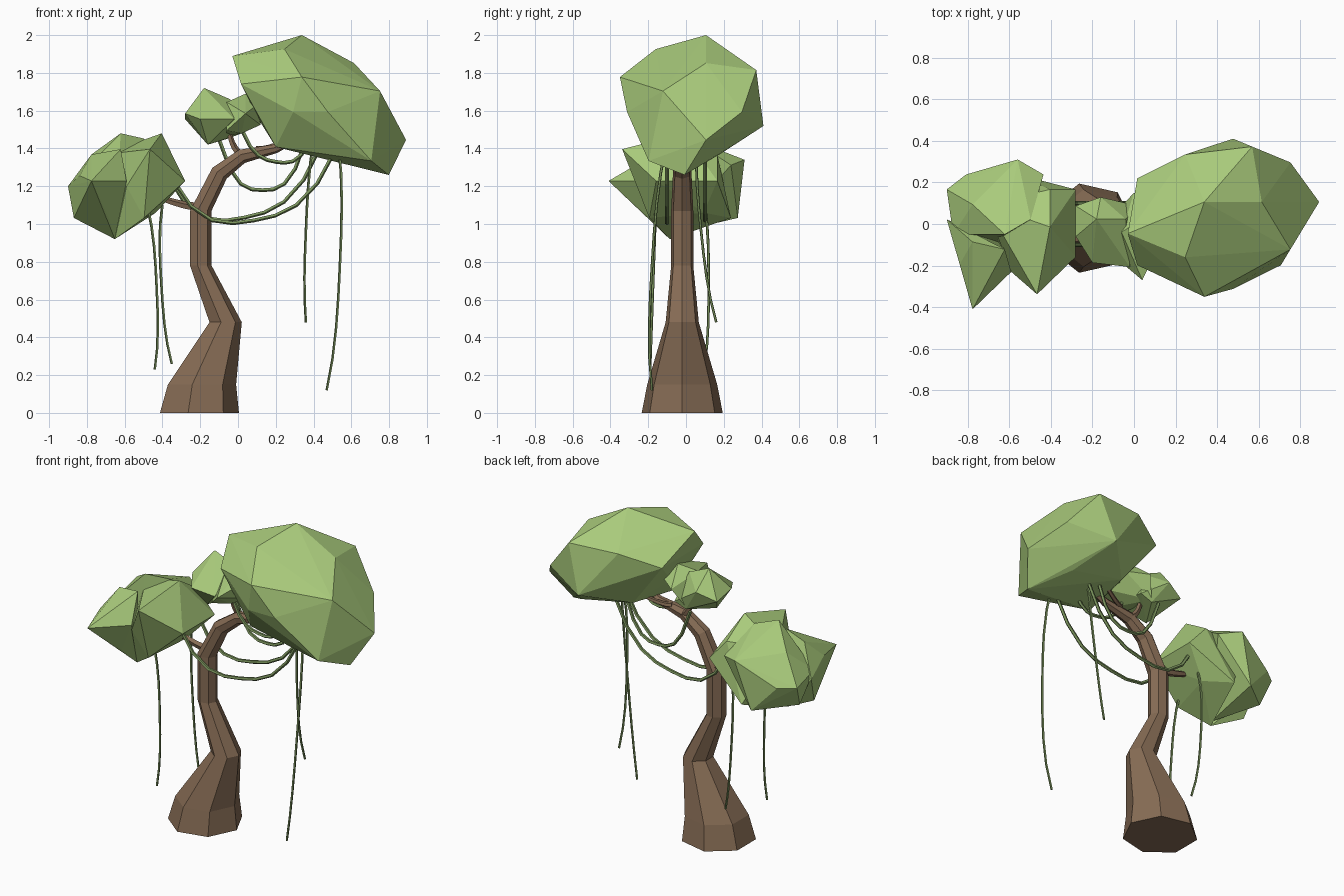
import bpy, bmesh
from math import sin, cos, tau
from mathutils import Vector

cube = bpy.data.objects.get("Cube")
if cube:
    bpy.data.objects.remove(cube)


def material(name, rgb):
    mat = bpy.data.materials.new(name)
    mat.use_nodes = True
    mat.diffuse_color = (*rgb, 1)
    shader = mat.node_tree.nodes["Principled BSDF"]
    shader.inputs["Base Color"].default_value = (*rgb, 1)
    return mat


bark = material("brown bark", (.24, .15, .09))
leaf = material("leaf green", (.4, .6, .2))
vine_green = material("vine green", (.2, .3, .11))


def finish(name, bm, mat):
    bmesh.ops.recalc_face_normals(bm, faces=bm.faces)
    mesh = bpy.data.meshes.new(name)
    bm.to_mesh(mesh)
    bm.free()
    mesh.materials.append(mat)
    obj = bpy.data.objects.new(name, mesh)
    bpy.context.collection.objects.link(obj)


def tube(name, mat, points, radii, sides, level_below=0):
    """Loft a polygon along a path, keeping sections level below a height."""
    bm = bmesh.new()
    rings = []
    for i, (point, radius) in enumerate(zip(points, radii)):
        before, after = points[max(i - 1, 0)], points[min(i + 1, len(points) - 1)]
        direction = (after - before).normalized()
        if point.z < level_below:
            direction = Vector((0, 0, 1))
        across = Vector((0, 1, 0)).cross(direction).normalized()
        side = direction.cross(across)
        ring = []
        for k in range(sides):
            angle = tau * k / sides
            offset = across * cos(angle) + side * sin(angle)
            ring.append(bm.verts.new(point + offset * radius))
        rings.append(ring)
    for low, high in zip(rings, rings[1:]):
        for k in range(sides):
            n = (k + 1) % sides
            bm.faces.new((low[k], low[n], high[n], high[k]))
    bm.faces.new(rings[0])
    bm.faces.new(rings[-1])
    finish(name, bm, mat)


def strand(name, mat, start, end, bow, thick, thin, steps=8):
    """Tapered tube from start to end, bowed sideways or down in the middle."""
    start, end, bow = Vector(start), Vector(end), Vector(bow)
    fractions = [i / steps for i in range(steps + 1)]
    points = [start.lerp(end, t) + bow * (1 - abs(2 * t - 1) ** 3) for t in fractions]
    radii = [thick + (thin - thick) * t for t in fractions]
    tube(name, mat, points, radii, 5)


def leaf_mass(name, center, half_size, lobes):
    """Faceted lobes; corners are given in tenths of the half size."""
    for lobe, corners in lobes.items():
        bm = bmesh.new()
        for corner in corners:
            bm.verts.new([c + h * k / 10 for c, h, k in zip(center, half_size, corner)])
        bmesh.ops.convex_hull(bm, input=bm.verts)
        loose = [v for v in bm.verts if not v.link_faces]
        bmesh.ops.delete(bm, geom=loose, context='VERTS')
        finish(name + "_" + lobe, bm, leaf)


# Trunk: seven-sided with a flared foot, bending over to the left
trunk_rings = [(-.215, 0, .22), (-.2, .15, .19), (-.07, .48, .09), (-.2, .78, .06),
               (-.2, 1.07, .06), (-.1, 1.27, .05), (.02, 1.36, .04), (.2, 1.4, .025), (.4, 1.5, .01)]
tube("trunk", bark, [Vector((x, -.02, z)) for x, z, r in trunk_rings],
     [r for x, z, r in trunk_rings], 7, level_below=1.1)

# Side branches
strand("right_branch", bark, (-.2, 0, 1.09), (-.55, 0, 1.2), (0, 0, -.02), .025, .01)
strand("upper_branch", bark, (.02, 0, 1.36), (-.04, 0, 1.55), (-.03, 0, 0), .02, .01)
strand("left_branch", bark, (.1, 0, 1.4), (.35, .1, 1.5), (0, 0, -.02), .016, .01)

# Leaf masses
leaf_mass("large_canopy", (.43, .03, 1.63), (.46, .38, .37), {
    "crown": [
        (-10, -2, 7), (-4, -5, 8), (-2, 2, 10), (4, 2, 6), (7, -4, 2), (-2, -10, 4), (1, -9, -1),
        (10, 2, -5), (8, -1, -10), (6, -6, -8), (2, -6, -6), (-5, -5, -6), (-3, -9, -1),
        (-9, -6, 3), (-9, 5, 3), (-4, 8, 5), (1, 10, -3), (3, 9, 5), (7, 7, -1), (4, 4, -7),
        (-4, 4, -5), (-7, -1, -2)]})
leaf_mass("small_canopy", (-.08, -.06, 1.57), (.2, .21, .15), {
    "outer": [
        (-10, 7, -1), (-10, 0, 1), (-5, 4, 10), (-6, -6, -1), (2, 4, 6), (-4, 9, 2),
        (-4, -1, -10), (1, 7, -8), (3, -7, -1), (5, 7, -6)],
    "inner": [
        (1, 1, 5), (6, 4, 8), (6, -10, 1), (9, -4, 4), (10, 6, 2), (4, 10, 1), (1, -6, -5),
        (10, 0, -3), (1, 7, -7), (5, -2, -6)]})
leaf_mass("right_canopy", (-.59, -.05, 1.2), (.31, .36, .28), {
    "inner": [
        (6, 1, 10), (4, -8, 7), (10, -3, 1), (10, 6, 1), (6, 6, 6), (5, -2, -4), (5, 4, -5),
        (3, -4, -6), (0, -5, 0), (2, 1, 8), (-2, -1, -10), (1, 8, -6), (-4, 4, 6)],
    "back": [
        (-1, 0, 10), (1, 10, 5), (5, 8, 4), (-1, 9, 4), (-7, 8, 0), (-10, 6, 0), (-6, 4, 6),
        (3, 2, 9), (-2, 9, -6), (-9, 4, -5), (-2, -1, -9), (-9, 0, 1)],
    "front": [
        (-6, -10, 1), (-6, -1, 6), (-1, -2, 7), (-8, -4, 2), (-9, 0, -6), (-3, -4, -6),
        (0, -5, 1), (-2, -1, -10), (-10, 2, 0)]})

# Hanging vines: start, end and sideways bow
hanging = {
    "right_front": ((-.48, -.16, 1.1), (-.44, -.19, .23), (.03, 0, 0)),
    "right_back": ((-.4, .1, 1.1), (-.35, .1, .26), (-.03, .02, 0)),
    "left_front": ((.53, -.1, 1.44), (.47, -.18, .12), (.04, -.04, 0)),
    "left_back": ((.4, .06, 1.44), (.36, .16, .48), (-.02, -.03, 0)),
}
for place, (start, end, bow) in hanging.items():
    strand("hanging_vine_" + place, vine_green, start, end, bow, .008, .007)

# Slack vine loops: start, end and sag
loops = {
    "long_front": ((-.36, -.1, 1.26), (.53, -.1, 1.42), -.32),
    "long_back": ((-.38, .1, 1.27), (.45, .1, 1.44), -.32),
    "middle": ((-.1, .1, 1.45), (.36, .1, 1.45), -.27),
    "short": ((.02, -.08, 1.5), (.38, -.08, 1.44), -.14),
}
for place, (start, end, sag) in loops.items():
    strand("vine_loop_" + place, vine_green, start, end, (0, 0, sag), .011, .011)
